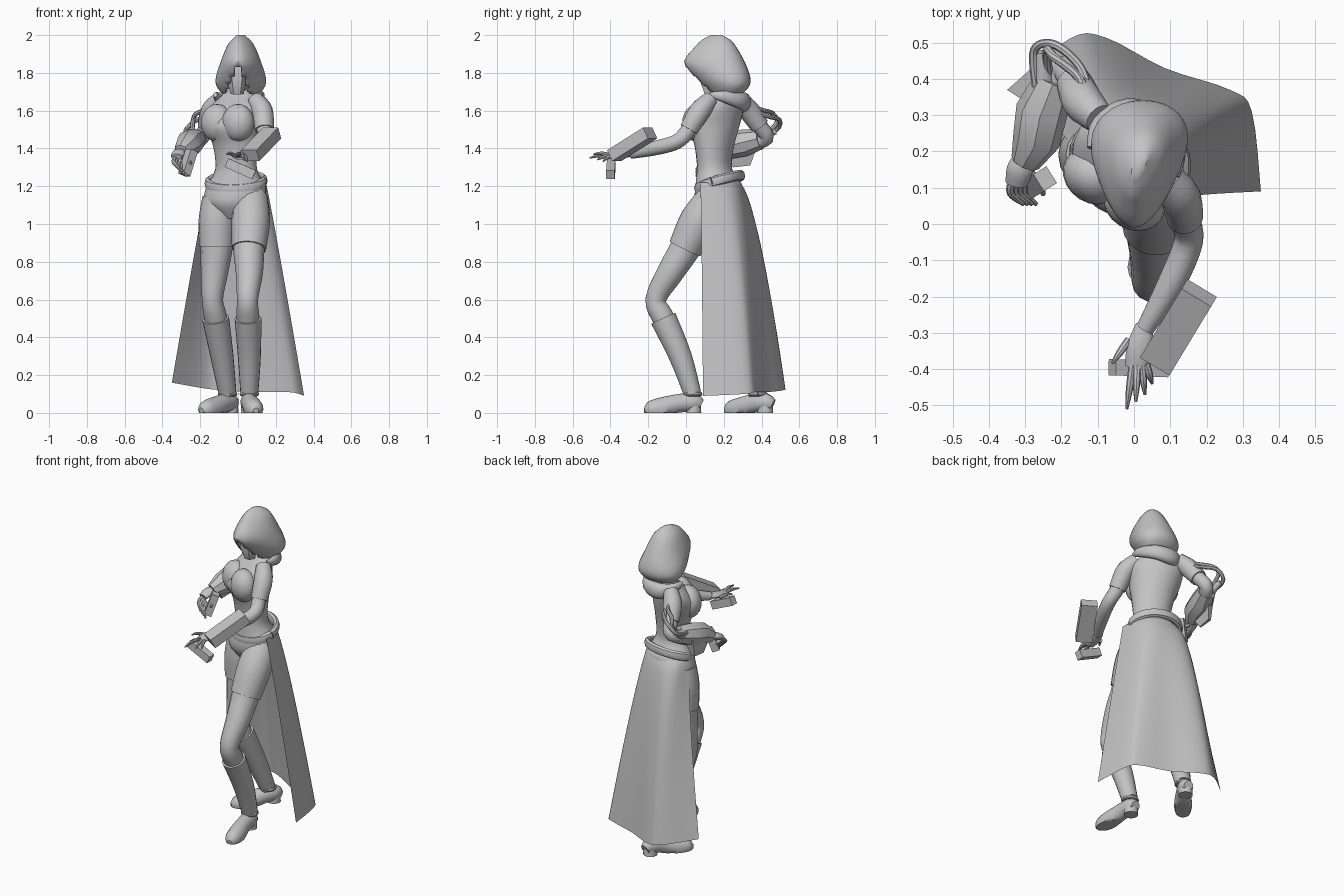
import bpy, bmesh, math
from mathutils import Vector, Matrix

if "Cube" in bpy.data.objects:
    bpy.data.objects.remove(bpy.data.objects["Cube"])

grey = bpy.data.materials.new("plain_grey")
grey.use_nodes = True
colour = (0.55, 0.55, 0.55, 1)
grey.diffuse_color = colour
grey.node_tree.nodes["Principled BSDF"].inputs["Base Color"].default_value = colour
made = []


def finish(name, bm):
    """Turn a bmesh into a named grey object."""
    bmesh.ops.recalc_face_normals(bm, faces=bm.faces[:])
    mesh = bpy.data.meshes.new(name)
    bm.to_mesh(mesh)
    bm.free()
    mesh.materials.append(grey)
    obj = bpy.data.objects.new(name, mesh)
    bpy.context.scene.collection.objects.link(obj)
    made.append(obj)
    return obj


def smooth_rows(rows, steps=4):
    """Run a Catmull-Rom curve through rows of values."""
    out = []
    last = len(rows) - 1
    for i in range(last):
        quad = (rows[max(i - 1, 0)], rows[i], rows[i + 1], rows[min(i + 2, last)])
        for s in range(steps):
            t = s / steps
            out.append([b + t * ((c - a) + t * ((2 * a - 5 * b + 4 * c - d) + t * (3 * (b - c) + d - a))) / 2
                        for a, b, c, d in zip(*quad)])
    return out + [list(rows[-1])]


def skin(name, rings, cap=True, loop=True):
    """Bridge equal rings of points into a surface."""
    bm = bmesh.new()
    vs = [[bm.verts.new(p) for p in ring] for ring in rings]
    n = len(vs[0])
    for a, b in zip(vs, vs[1:]):
        for i in range(n if loop else n - 1):
            j = (i + 1) % n
            bm.faces.new((a[i], a[j], b[j], b[i]))
    if cap:
        bm.faces.new(vs[0])
        bm.faces.new(vs[-1])
    return finish(name, bm)


def limb(name, rows, sides=14, steps=4, squash=1.0, floor=False):
    """Tube through rows of x, y, z, radius."""
    rows = smooth_rows(rows, steps)
    pts = [Vector(r[:3]) for r in rows]
    whole = pts[-1] - pts[0]
    ref = Vector((0, 1, 0)) if abs(whole.z) > 0.7 * whole.length and whole.length else Vector((0, 0, 1))
    rings = []
    for i, p in enumerate(pts):
        tangent = pts[min(i + 1, len(pts) - 1)] - pts[max(i - 1, 0)]
        side = tangent.cross(ref).normalized()
        up = side.cross(tangent).normalized()
        ring = []
        for k in range(sides):
            a = math.tau * k / sides
            q = p + rows[i][3] * (side * math.cos(a) + up * math.sin(a) * squash)
            if floor:
                q.z = max(q.z, 0)
            ring.append(q)
        rings.append(ring)
    return skin(name, rings)


def hoop(name, centre, rx, ry, yaw, radius, tilt, squash=1.0):
    """Closed tilted oval band."""
    rows = []
    for k in range(17):
        a = math.tau * k / 16
        p = Matrix.Rotation(yaw, 3, "Z") @ Vector((rx * math.cos(a), ry * math.sin(a), tilt * math.sin(a)))
        rows.append((*(p + Vector(centre)), radius))
    return limb(name, rows, sides=8, steps=2, squash=squash)


def ball(name, centre, size, yaw=0.0):
    bm = bmesh.new()
    m = Matrix.Translation(centre) @ Matrix.Rotation(yaw, 4, "Z") @ Matrix.Diagonal((*size, 1))
    bmesh.ops.create_uvsphere(bm, u_segments=20, v_segments=12, radius=1, matrix=m)
    return finish(name, bm)


def bar(name, start, end, width, height):
    """Square-edged block between two points."""
    start, end = Vector(start), Vector(end)
    along = (end - start).normalized()
    side = along.cross(Vector((0, 0, 1))).normalized() * width / 2
    up = side.cross(along).normalized() * height / 2
    return skin(name, [[p + side + up, p - side + up, p - side - up, p + side - up] for p in (start, end)])


# Torso: x, y, z, half width, half depth, turn
body = [(-.02, .16, 1.03, .07, .06, -.25), (-.02, .17, 1.11, .158, .12, -.25), (-.01, .175, 1.2, .16, .122, -.28),
        (-.01, .16, 1.25, .13, .102, -.35), (-.01, .15, 1.31, .112, .088, -.4), (-.015, .15, 1.42, .125, .1, -.5),
        (-.03, .15, 1.52, .148, .128, -.58), (-.015, .185, 1.61, .155, .1, -.6), (0, .215, 1.68, .095, .06, -.5),
        (0, .21, 1.73, .048, .048, 0), (0, .19, 1.82, .045, .045, 0)]
rings = []
for x, y, z, w, d, yaw in smooth_rows(body):
    turn = Matrix.Rotation(yaw, 3, "Z")
    rings.append([turn @ Vector((w * math.cos(a), d * math.sin(a), 0)) + Vector((x, y, z))
                  for a in (math.tau * k / 24 for k in range(24))])
skin("torso", rings)
ball("right_bust", (-.11, .133, 1.535), (.09, .076, .1), -.55)
ball("left_bust", (.0, .06, 1.535), (.09, .076, .1), -.55)
limb("back_collar", [(.115, .13, 1.685, .01), (.12, .2, 1.675, .022), (.07, .285, 1.655, .032),
                     (-.02, .31, 1.645, .036), (-.095, .275, 1.665, .024), (-.12, .21, 1.685, .01)], squash=1.4)
hoop("belt", (-.01, .178, 1.222), .15, .113, -.25, .02, .036, 1.4)
ball("buttocks", (-.01, .21, 1.1), (.14, .1, .11), -.25)

# Legs with shorts, boots and shoes
legs = {
    "left": [(.07, .15, 1.14, .08), (.068, .07, 1.02, .094), (.058, -.005, .87, .083), (.06, -.085, .74, .072),
             (.05, -.16, .6, .056), (.053, -.12, .5, .06), (.06, -.03, .3, .05), (.06, .035, .1, .036)],
    "right": [(-.1, .19, 1.14, .08), (-.11, .19, 1.02, .09), (-.113, .19, .88, .085), (-.125, .185, .74, .072),
              (-.135, .175, .6, .056), (-.118, .21, .5, .06), (-.085, .3, .3, .05), (-.055, .38, .1, .036)]}
feet = {
    "left": [(.055, .078, .04, .03), (.057, .04, .055, .045), (.065, -.04, .05, .046), (.08, -.13, .025, .052),
             (.09, -.19, .015, .043), (.095, -.22, .01, .015)],
    "right": [(-.03, .458, .04, .03), (-.04, .42, .055, .045), (-.075, .36, .05, .046), (-.13, .29, .025, .052),
              (-.175, .235, .015, .043), (-.195, .21, .01, .015)]}
for side, rows in legs.items():
    limb(side + "_leg", rows)
    limb(side + "_shorts", [(x, y, z, r + .008) for x, y, z, r in rows[:3]], sides=18)
    limb(side + "_boot", [(x, y, z, r + .011) for x, y, z, r in rows[5:]], sides=18)
    limb(side + "_shoe", feet[side], squash=1.1, floor=True)
    x, y, z, r = rows[-1]
    hoop(side + "_ankle_strap", (x, y, z), .04, .04, 0, .012, 0)
    x, y, z, r = feet[side][1]
    limb(side + "_heel", [(x, y, .05, .04), (x, y, 0, .042)], steps=1)

# Open skirt hung from the back of the belt
waist = smooth_rows([(-.16, .18), (-.135, .245), (-.07, .28), (.03, .275), (.095, .245), (.135, .18), (.148, .075)])
hem = smooth_rows([(-.35, .37, .16), (-.18, .51, .13), (-.08, .515, .12), (.085, .43, .11), (.265, .37, .11),
                   (.325, .31, .1), (.35, .09, .09)])
rings = []
for k in range(17):
    t = (k / 16) ** 1.3
    rings.append([(a[0] + (b[0] - a[0]) * t ** .95, a[1] + (b[1] - a[1]) * t ** .6, 1.22 + (b[2] - 1.22) * t)
                  for a, b in zip(waist, hem)])
skin("skirt", rings, cap=False, loop=False)

# Hood: height, front, back, half width; pointed to the front and open below
shape = [(2.0, .13, .19, .018), (1.975, .085, .235, .05), (1.94, .05, .265, .078), (1.86, -.01, .31, .113),
         (1.78, .04, .34, .14), (1.73, .085, .335, .137), (1.69, .12, .3, .105)]
rings = []
for z, front, back, w in smooth_rows(shape, 3):
    ring = []
    for k in range(32):
        a = math.tau * k / 32
        f = (1 + math.cos(a)) / 2
        ring.append((.025 * (1 - f) + w * math.sin(a) * (1.12 - .4 * f), back + (front - back) * f, z))
    rings.append(ring)
hood = skin("hood", rings, cap=False)
bm = bmesh.new()
bm.from_mesh(hood.data)
opening = []
for face in bm.faces:
    x, y, z = face.calc_center_median()
    if y < .16 and abs(x) < .4 * (1.86 - z):
        opening.append(face)
bmesh.ops.delete(bm, geom=opening, context="FACES")
bmesh.ops.holes_fill(bm, edges=[e for e in bm.edges if e.is_boundary and min(v.co.z for v in e.verts) > 1.95])
bm.to_mesh(hood.data)
bm.free()
hood.modifiers.new("cloth", "SOLIDIFY").thickness = .006
ball("head", (.005, .18, 1.8), (.072, .09, .105))
limb("face_mask", [(-.005, .12, 1.86, .03), (-.005, .115, 1.78, .056), (-.005, .13, 1.69, .035)], sides=6, steps=1)

# Arms and sleeves
arms = {
    "left": [(.09, .13, 1.66, .035), (.128, .075, 1.6, .048), (.14, .015, 1.5, .042), (.15, -.05, 1.435, .04),
             (.1, -.17, 1.4, .038), (.03, -.29, 1.37, .025)],
    "right": [(-.095, .29, 1.66, .035), (-.14, .335, 1.6, .048), (-.165, .39, 1.52, .042), (-.195, .425, 1.455, .04),
              (-.25, .32, 1.42, .04), (-.3, .18, 1.38, .026)]}
for side, rows in arms.items():
    limb(side + "_arm", rows)
    limb(side + "_sleeve", [(x, y, z, r + .008) for x, y, z, r in rows[:3]])

# Hands
limb("left_palm", [(.03, -.28, 1.37, .025), (.015, -.34, 1.365, .035), (.008, -.395, 1.355, .032)], squash=.5)
tips = [(-.06, -.385, 1.37), (-.02, -.51, 1.35), (.005, -.49, 1.37), (.03, -.47, 1.34), (.05, -.44, 1.33)]
for i, tip in enumerate(tips):
    root = Vector((-.015 + .012 * i, -.32 if i == 0 else -.385, 1.36))
    mid = root.lerp(Vector(tip), .55) + Vector((0, 0, .008))
    limb("left_finger", [(*root, .011), (*mid, .01), (*tip, .004)], sides=8)
limb("right_palm", [(-.3, .19, 1.38, .028), (-.315, .15, 1.375, .036), (-.325, .11, 1.355, .03)], squash=.6)
for i in range(4):
    x, z = -.335 + .012 * i, 1.35 - .012 * i
    limb("right_finger", [(x, .12, z, .012), (x - .005, .085, z - .025, .011), (x + .03, .055, z - .06, .006)], sides=8)
limb("right_thumb", [(-.295, .15, 1.36, .013), (-.26, .11, 1.34, .011), (-.25, .08, 1.32, .006)], sides=8)

# Forearm block, hand grips and right forearm guard
bar("left_forearm_block", (.18, -.19, 1.482), (.065, -.38, 1.362), .095, .065)
bar("left_grip", (-.06, -.395, 1.325), (.085, -.4, 1.26), .045, .05)
bar("right_grip", (-.245, .125, 1.39), (-.285, .1, 1.26), .055, .045)
limb("right_forearm_guard", [(-.22, .395, 1.45, .055), (-.255, .31, 1.43, .072), (-.27, .23, 1.41, .066),
                             (-.3, .17, 1.38, .042)], sides=8, steps=1)
skin("right_guard_fin", [[(-.3, .36, 1.42), (-.25, .38, 1.42), (-.27, .2, 1.38), (-.31, .2, 1.38)],
                         [(-.3, .34, 1.31), (-.28, .34, 1.31), (-.29, .25, 1.3), (-.3, .25, 1.3)]])
limb("hose_anchor", [(-.25, .39, 1.46, .03), (-.26, .475, 1.49, .015)], steps=1)

# Hoses looping from the guard over the elbow to the shoulder
for i in range(2):
    o = .035 * i
    limb("hose", [(-.27 + o, .38 + o, 1.47, .012), (-.275 + o, .48, 1.5 + o, .012), (-.22, .495 - o, 1.55 + o, .012),
                  (-.15, .435 - o, 1.57 + o, .012), (-.12, .35 - o, 1.6 + o, .012)], sides=8, steps=6)

# Smooth shading with sharp edges kept
bpy.ops.object.select_all(action="DESELECT")
for obj in made:
    obj.select_set(True)
bpy.context.view_layer.objects.active = made[0]
bpy.ops.object.shade_smooth_by_angle(angle=math.radians(40))
